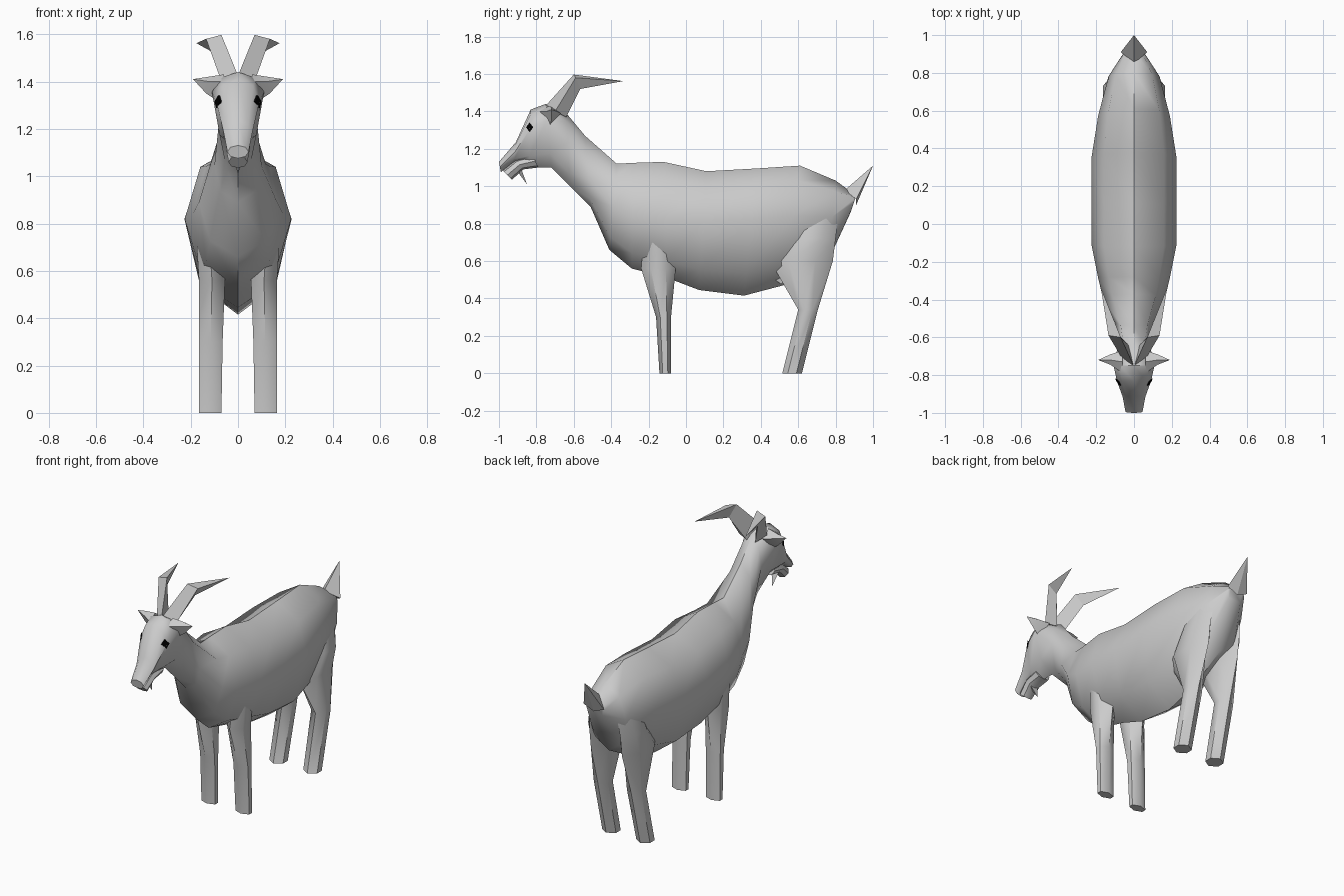
import bpy, bmesh, math
from mathutils import Vector
from mathutils.bvhtree import BVHTree

if "Cube" in bpy.data.objects:
    bpy.data.objects.remove(bpy.data.objects["Cube"])


def material(name, rgb):
    m = bpy.data.materials.new(name)
    m.diffuse_color = (*rgb, 1)
    m.use_nodes = True
    m.node_tree.nodes["Principled BSDF"].inputs["Base Color"].default_value = m.diffuse_color
    return m


COAT = material("grey coat", (0.6, 0.6, 0.6))
BLACK = material("eye black", (0.0, 0.0, 0.0))


def finish(name, verts, faces, mat=COAT, angle=None):
    mesh = bpy.data.meshes.new(name)
    mesh.from_pydata([tuple(v) for v in verts], [], faces)
    bm = bmesh.new()
    bm.from_mesh(mesh)
    bmesh.ops.recalc_face_normals(bm, faces=bm.faces)
    bm.to_mesh(mesh)
    bm.free()
    obj = bpy.data.objects.new(name, mesh)
    bpy.context.collection.objects.link(obj)
    mesh.materials.append(mat)
    if angle:
        bpy.ops.object.select_all(action='DESELECT')
        obj.select_set(True)
        bpy.context.view_layer.objects.active = obj
        bpy.ops.object.shade_smooth_by_angle(angle=math.radians(angle))
    return obj


def skin(name, rings, mat=COAT, angle=None):
    """Bridge equal-sized rings and cap both ends; a final single point makes a tip."""
    verts, faces, n = [], [], len(rings[0])
    for r in rings:
        verts += r
    for k in range(len(rings) - 1):
        a, b = k * n, (k + 1) * n
        for i in range(n):
            j = (i + 1) % n
            if len(rings[k + 1]) == 1:
                faces.append((a + i, a + j, b))
            else:
                faces.append((a + i, a + j, b + j, b + i))
    faces.append(tuple(range(n)))
    if len(rings[-1]) > 1:
        faces.append(tuple(range(len(verts) - n, len(verts))))
    return finish(name, verts, faces, mat, angle)


def section(yb, zb, yt, zt, w, f):
    """Eight-sided ring from bottom point to top point, widest at fraction f."""
    ring = []
    for i in range(8):
        a = math.tau * i / 8
        s = math.sin(a)
        t = f + s * (1 - f if s > 0 else f)
        ring.append((w * math.cos(a), yb + (yt - yb) * t, zb + (zt - zb) * t))
    return ring


def mirrored(points, side):
    return [(x * side, y, z) for x, y, z in points]


# Head, neck and trunk in one skin
body = skin("body", [section(*s) for s in (
    (-0.99, 1.075, -1.0, 1.13, 0.045, 0.5),
    (-0.92, 1.13, -0.91, 1.235, 0.06, 0.5),
    (-0.84, 1.10, -0.83, 1.41, 0.09, 0.68),
    (-0.72, 1.10, -0.75, 1.44, 0.11, 0.75),
    (-0.62, 1.00, -0.64, 1.39, 0.08, 0.6),
    (-0.51, 0.89, -0.54, 1.27, 0.10, 0.4),
    (-0.41, 0.66, -0.37, 1.12, 0.165, 0.5),
    (-0.29, 0.56, -0.28, 1.125, 0.19, 0.5),
    (-0.10, 0.51, -0.12, 1.13, 0.225, 0.5),
    (0.07, 0.445, 0.11, 1.08, 0.225, 0.58),
    (0.31, 0.415, 0.38, 1.095, 0.225, 0.6),
    (0.52, 0.47, 0.61, 1.11, 0.19, 0.58),
    (0.76, 0.60, 0.80, 1.03, 0.135, 0.55),
    (0.88, 0.86, 0.91, 0.95, 0.06, 0.6))], angle=50)

# Lower jaw
skin("lower_jaw", [section(*s) for s in (
    (-0.93, 1.035, -0.98, 1.085, 0.04, 0.5),
    (-0.87, 1.09, -0.91, 1.14, 0.05, 0.5),
    (-0.79, 1.10, -0.82, 1.17, 0.05, 0.5))], angle=40)

# Beard
skin("beard", [[(-0.025, -0.88, 1.09), (0.025, -0.88, 1.09), (0, -0.91, 1.09)],
               [(0, -0.85, 1.01)]])

# Tail
skin("tail", [[(-0.07, 0.91, 0.93), (0, 0.85, 0.98), (0.07, 0.91, 0.93), (0, 0.91, 0.90)],
              [(0, 1.0, 1.11)]])


def leg_ring(x0, x1, y0, y1, z):
    """Six-sided ring pointing forward and back."""
    xm, ya, yb = (x0 + x1) / 2, y0 + (y1 - y0) * 0.28, y0 + (y1 - y0) * 0.72
    return [(xm, y0, z), (x1, ya, z), (x1, yb, z), (xm, y1, z), (x0, yb, z), (x0, ya, z)]


FRONT = ((0.07, 0.165, -0.142, -0.08, 0), (0.065, 0.165, -0.16, -0.08, 0.30),
         (0.055, 0.165, -0.24, -0.055, 0.56), (0.07, 0.18, -0.22, -0.06, 0.80))
HIND = ((0.07, 0.165, 0.515, 0.62, 0), (0.065, 0.165, 0.60, 0.705, 0.34),
        (0.05, 0.165, 0.45, 0.785, 0.60), (0.05, 0.165, 0.55, 0.80, 0.72),
        (0.05, 0.13, 0.60, 0.82, 0.88))

bvh = BVHTree.FromPolygons([v.co for v in body.data.vertices],
                           [tuple(p.vertices) for p in body.data.polygons])

for side, label in ((1, "right"), (-1, "left")):
    # Legs
    for name, rows in (("front_leg", FRONT), ("hind_leg", HIND)):
        skin(f"{name}_{label}", [mirrored(leg_ring(*r), side) for r in rows], angle=50)

    # Horns: three-sided, bent back to a point
    skin(f"horn_{label}", [mirrored(r, side) for r in (
        [(0.0, -0.755, 1.425), (0.07, -0.70, 1.40), (0.03, -0.64, 1.37)],
        [(0.07, -0.60, 1.597), (0.135, -0.59, 1.58), (0.10, -0.565, 1.52)],
        [(0.176, -0.335, 1.562)])])

    # Ears
    skin(f"ear_{label}", [mirrored(r, side) for r in (
        [(0.06, -0.79, 1.40), (0.06, -0.73, 1.43), (0.06, -0.67, 1.39), (0.09, -0.73, 1.32)],
        [(0.125, -0.745, 1.40), (0.125, -0.72, 1.42), (0.125, -0.69, 1.40), (0.135, -0.72, 1.35)],
        [(0.19, -0.72, 1.41)])], angle=60)

    # Udder teats
    skin(f"teat_{label}", [mirrored(r, side) for r in (
        [(0.02, 0.50, 0.53), (0.06, 0.50, 0.53), (0.06, 0.56, 0.57), (0.02, 0.56, 0.57)],
        [(0.03, 0.475, 0.50), (0.05, 0.475, 0.50), (0.05, 0.51, 0.475), (0.03, 0.51, 0.475)])])

    # Eyes: thin diamonds laid on the head
    eye = []
    for dy, dz in ((-0.019, 0), (0, 0.026), (0.019, 0), (0, -0.026)):
        hit, normal, _, _ = bvh.ray_cast(Vector((0.5 * side, -0.832 + dy, 1.315 + dz)),
                                         Vector((-side, 0, 0)))
        eye.append(hit + Vector((side * 0.006, -0.004, 0)))
    back = [p - Vector((side * 0.008, 0, 0)) for p in eye]
    skin(f"eye_{label}", [back, eye], BLACK)
